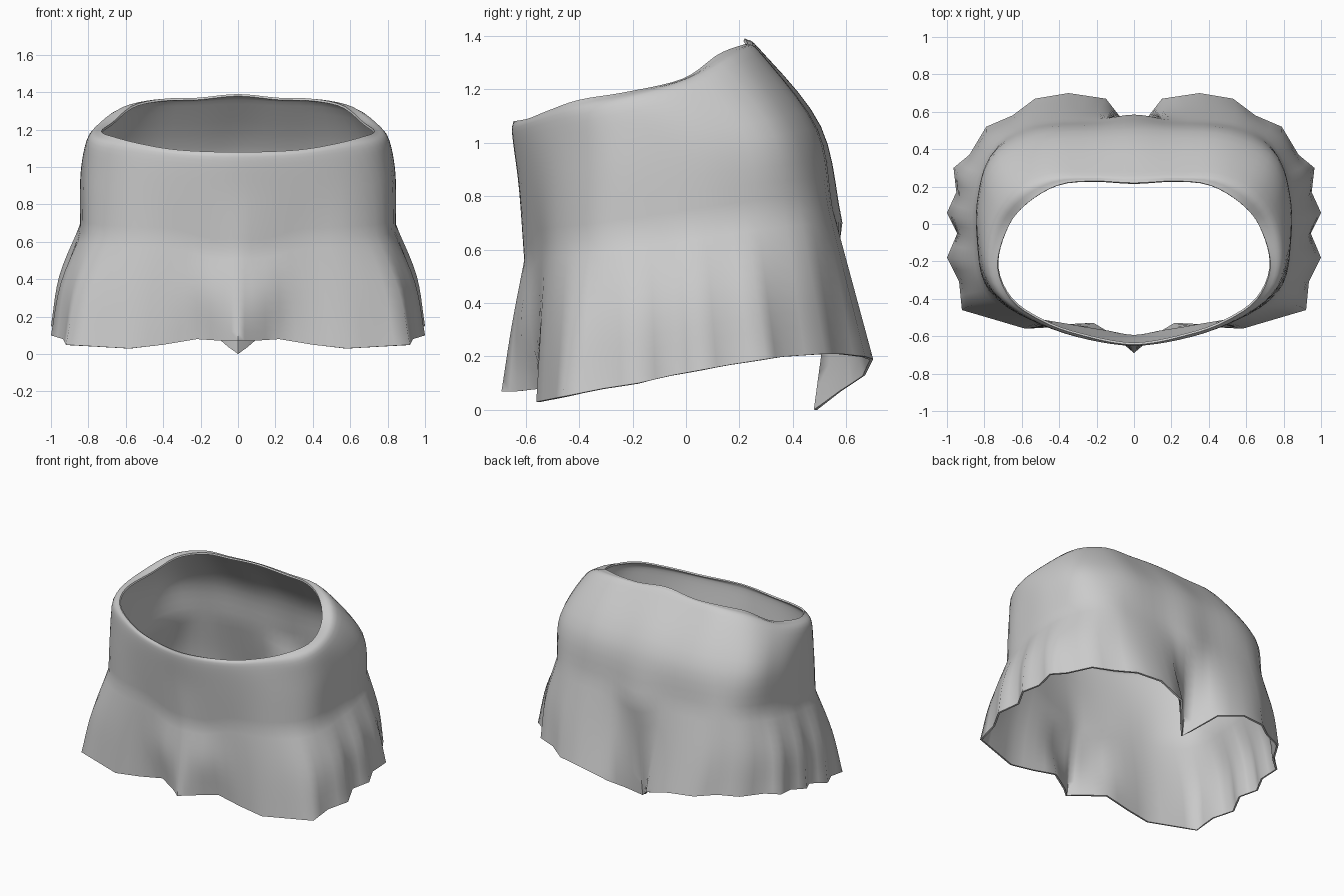
import bpy
from math import exp
from mathutils import Vector

if "Cube" in bpy.data.objects:
    bpy.data.objects.remove(bpy.data.objects["Cube"])

# Half outlines, running from front centre round the +x side to back centre
RIM = [(0, -.645, 1.08), (.3, -.59, 1.09), (.5, -.515, 1.12), (.66, -.4, 1.16), (.73, -.22, 1.19),
       (.67, -.01, 1.24), (.56, .12, 1.33), (.4, .21, 1.365), (.22, .23, 1.37), (0, .22, 1.39)]
LIP = [(0, -.65, 1.03), (.32, -.6, 1.05), (.57, -.5, 1.08), (.74, -.37, 1.11), (.8, -.2, 1.15),
       (.765, .01, 1.21), (.65, .18, 1.29), (.46, .27, 1.33), (.24, .28, 1.335), (0, .28, 1.345)]
WAIST = [(0, -.625, .83), (.35, -.575, .86), (.62, -.48, .89), (.79, -.32, .93), (.835, -.1, .97),
         (.83, .13, 1.0), (.75, .35, 1.03), (.5, .475, 1.05), (.2, .495, 1.05), (0, .505, 1.06)]
SEAM = [(0, -.605, .56), (.15, -.58, .56), (.33, -.55, .62), (.6, -.49, .63), (.79, -.34, .64),
        (.84, -.1, .67), (.835, .15, .71), (.76, .38, .74), (.62, .505, .75), (.42, .545, .75),
        (.2, .555, .74), (0, .585, .7)]
HEM = [(0, -.69, .07), (.07, -.63, .07), (.22, -.54, .08), (.4, -.55, .05), (.58, -.56, .03),
       (.75, -.51, .04), (.92, -.46, .05), (.935, -.31, .08), (1, -.18, .1), (.945, -.05, .13),
       (1, .06, .15), (.95, .17, .17), (.965, .3, .19), (.88, .37, .2), (.79, .52, .21),
       (.65, .58, .21), (.53, .67, .2), (.35, .7, .19), (.15, .67, .13), (.08, .58, .07), (0, .49, 0)]


def lengths(pts):
    d = [0.0]
    for a, b in zip(pts, pts[1:]):
        d.append(d[-1] + (b - a).length)
    return [v / d[-1] for v in d]


def spline(pts, k, t):
    p1, p2 = pts[k], pts[k + 1]
    p0 = pts[k - 1] if k else p1 * 2 - p2
    p3 = pts[k + 2] if k + 2 < len(pts) else p2 * 2 - p1
    return .5 * (2 * p1 + (p2 - p0) * t + (2 * p0 - 5 * p1 + 4 * p2 - p3) * t * t
                 + (3 * p1 - p0 - 3 * p2 + p3) * t ** 3)


def sample(ring, s, smooth=True):
    # point at a fraction of the outline length; end tangents kept level by mirroring
    pts = [Vector(p) for p in ring]
    d = lengths(pts)
    k = max(i for i in range(len(d) - 1) if d[i] <= s + 1e-9)
    t = min((s - d[k]) / (d[k + 1] - d[k]), 1)
    if not smooth:
        return pts[k].lerp(pts[k + 1], t)
    flip = Vector((-1, 1, 1))
    return spline([pts[1] * flip] + pts + [pts[-2] * flip], k + 1, t)


# Columns follow the pleat points of the hem
knots = lengths([Vector(p) for p in HEM])
fractions = []
for a, b in zip(knots, knots[1:]):
    fractions += [a, (a + b) / 2]
fractions.append(1.0)

STEPS = 5
columns = []
for s in fractions:
    upper = [sample(r, s) for r in (RIM, LIP, WAIST, SEAM)]
    seam, hem = upper[-1], sample(HEM, s, False)
    mid = (seam + hem) / 2
    mid.x *= 1.035
    # Rounded belly of the front panel
    if mid.y < 0:
        mid.y -= .035 * exp(-((mid.x - .16) / .11) ** 2)
    col = []
    for path in (upper, [seam, mid, hem]):
        for k in range(len(path) - 1):
            col += [spline(path, k, j / STEPS) for j in range(STEPS)]
    columns.append(col + [hem])

# Mirror the columns to close the ring
columns += [[Vector((-p.x, p.y, p.z)) for p in c] for c in columns[-2:0:-1]]
n, m = len(columns), len(columns[0])
verts = [p for c in columns for p in c]
for v in verts[:m] + verts[(n // 2) * m:(n // 2 + 1) * m]:
    v.x = 0
faces = [(i * m + k, i * m + k + 1, (i + 1) % n * m + k + 1, (i + 1) % n * m + k)
         for i in range(n) for k in range(m - 1)]

# Skirt shell with thin cloth thickness
mesh = bpy.data.meshes.new("skirt")
mesh.from_pydata(verts, [], faces)
skirt = bpy.data.objects.new("skirt", mesh)
bpy.context.collection.objects.link(skirt)
cloth = skirt.modifiers.new("cloth", 'SOLIDIFY')
cloth.thickness = .012
cloth.offset = -1
bpy.context.view_layer.objects.active = skirt
skirt.select_set(True)
bpy.ops.object.modifier_apply(modifier="cloth")
bpy.ops.object.shade_smooth_by_angle(angle=1.2)
